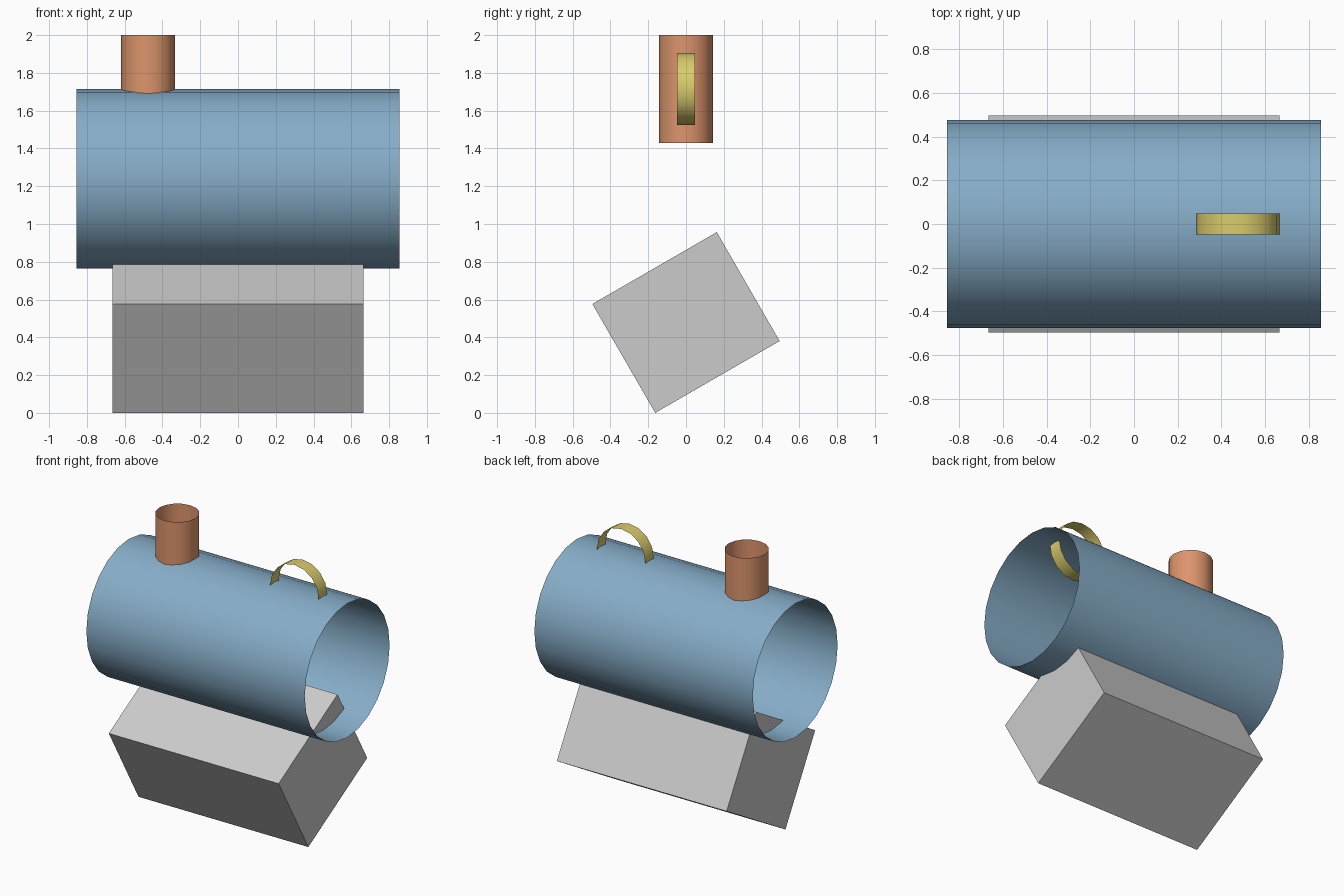
import bpy
from math import radians, pi, sin, cos

if "Cube" in bpy.data.objects:
    bpy.data.objects.remove(bpy.data.objects["Cube"])

U = 0.4755                      # tube radius, the unit all parts are sized by
TILT = radians(30)
BASE_W, BASE_H = 1.6 * U, 1.4 * U
base_z = (BASE_W * sin(TILT) + BASE_H * cos(TILT)) / 2
body_z = base_z + 1.6 * U
top_z = body_z + U


def finish(ob, name, color=None):
    ob.name = ob.data.name = name
    if color:
        mat = bpy.data.materials.new(name + "_colour")
        mat.diffuse_color = (*color, 1)
        mat.use_nodes = True
        mat.node_tree.nodes["Principled BSDF"].inputs["Base Color"].default_value = mat.diffuse_color
        ob.data.materials.append(mat)
    return ob


def open_tube(name, sides, radius, length, loc, rot, color):
    """Thin-walled tube without end caps, smooth around."""
    bpy.ops.mesh.primitive_cylinder_add(vertices=sides, radius=radius, depth=length,
                                        end_fill_type='NOTHING', location=loc, rotation=rot)
    ob = finish(bpy.context.object, name, color)
    bpy.ops.object.shade_smooth_by_angle(angle=radians(35))
    return ob


# tilted base block
bpy.ops.mesh.primitive_cube_add(size=1, location=(0, 0, base_z), rotation=(TILT, 0, 0))
base = finish(bpy.context.object, "base_block")
base.scale = (2.8 * U, BASE_W, BASE_H)

# main barrel lying along x
open_tube("barrel", 24, U, 3.6 * U, (0, 0, body_z), (0, pi / 2, 0), (0.24, 0.42, 0.58))

# upright chimney, half sunk into the barrel
open_tube("chimney", 16, 0.3 * U, 1.2 * U, (-U, 0, top_z), (0, 0, 0), (0.72, 0.30, 0.15))

# ring handle, half sunk into the barrel
open_tube("ring_handle", 16, 0.4 * U, 0.2 * U, (U, 0, top_z), (pi / 2, 0, 0), (0.70, 0.60, 0.15))
